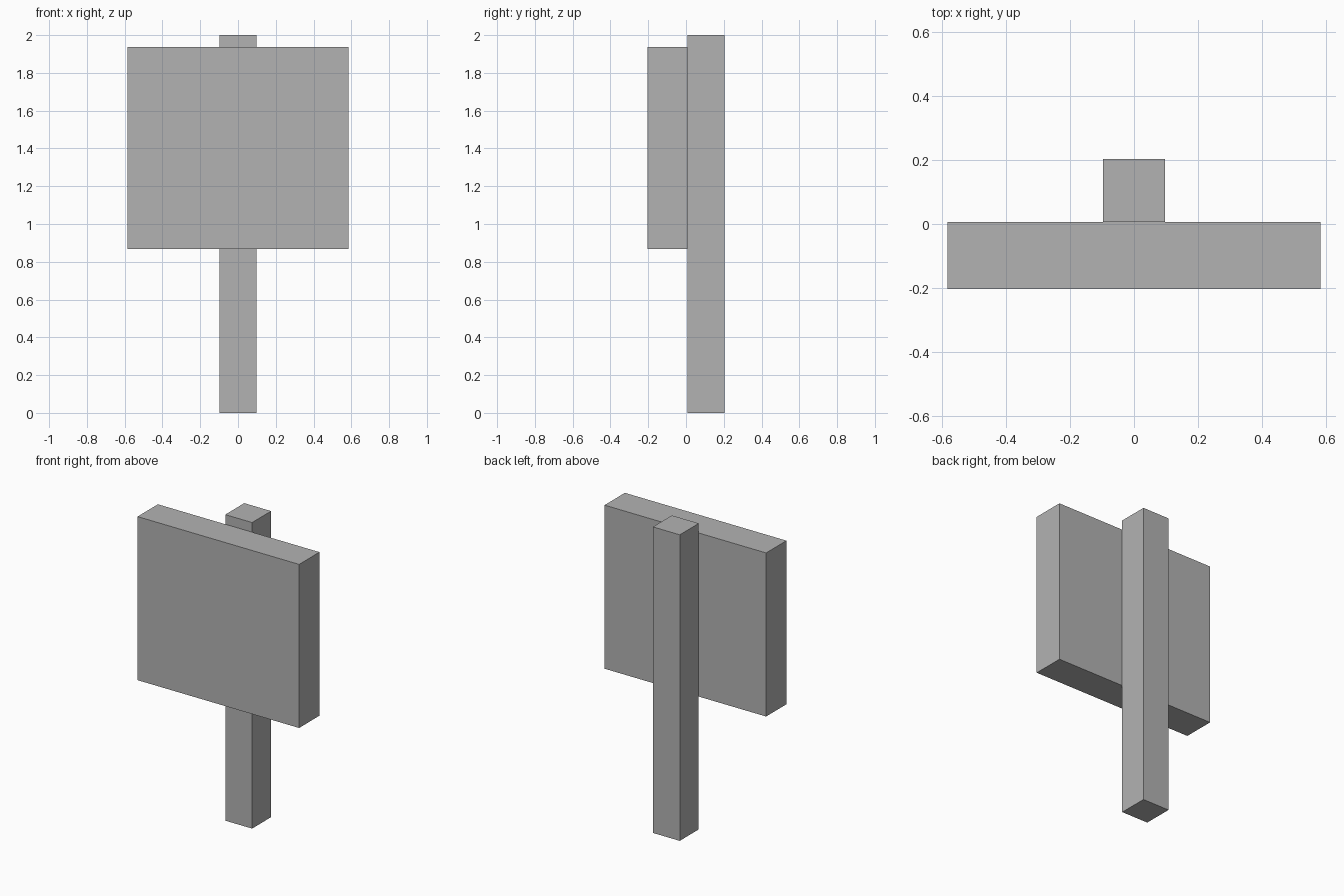
import bpy

cube = bpy.data.objects.get("Cube")
if cube:
    bpy.data.objects.remove(cube, do_unlink=True)

# Single plain grey
grey = bpy.data.materials.new("plain_grey")
grey.use_nodes = True
colour = (0.45, 0.45, 0.45, 1)
grey.diffuse_color = colour
grey.node_tree.nodes["Principled BSDF"].inputs["Base Color"].default_value = colour


def box(name, low, high):
    """Add a box spanning two opposite corners."""
    centre = [(a + b) / 2 for a, b in zip(low, high)]
    bpy.ops.mesh.primitive_cube_add(size=1, location=centre)
    obj = bpy.context.object
    obj.name = name
    obj.scale = [b - a for a, b in zip(low, high)]
    bpy.ops.object.transform_apply(location=False, rotation=False, scale=True)
    obj.data.materials.append(grey)
    return obj


# Upright post behind, with the board fixed flush to its front
joint_y = 0.007
box("post", (-0.097, joint_y, 0), (0.097, 0.203, 2))
box("sign_board", (-0.584, -0.203, 0.868), (0.584, joint_y, 1.937))
